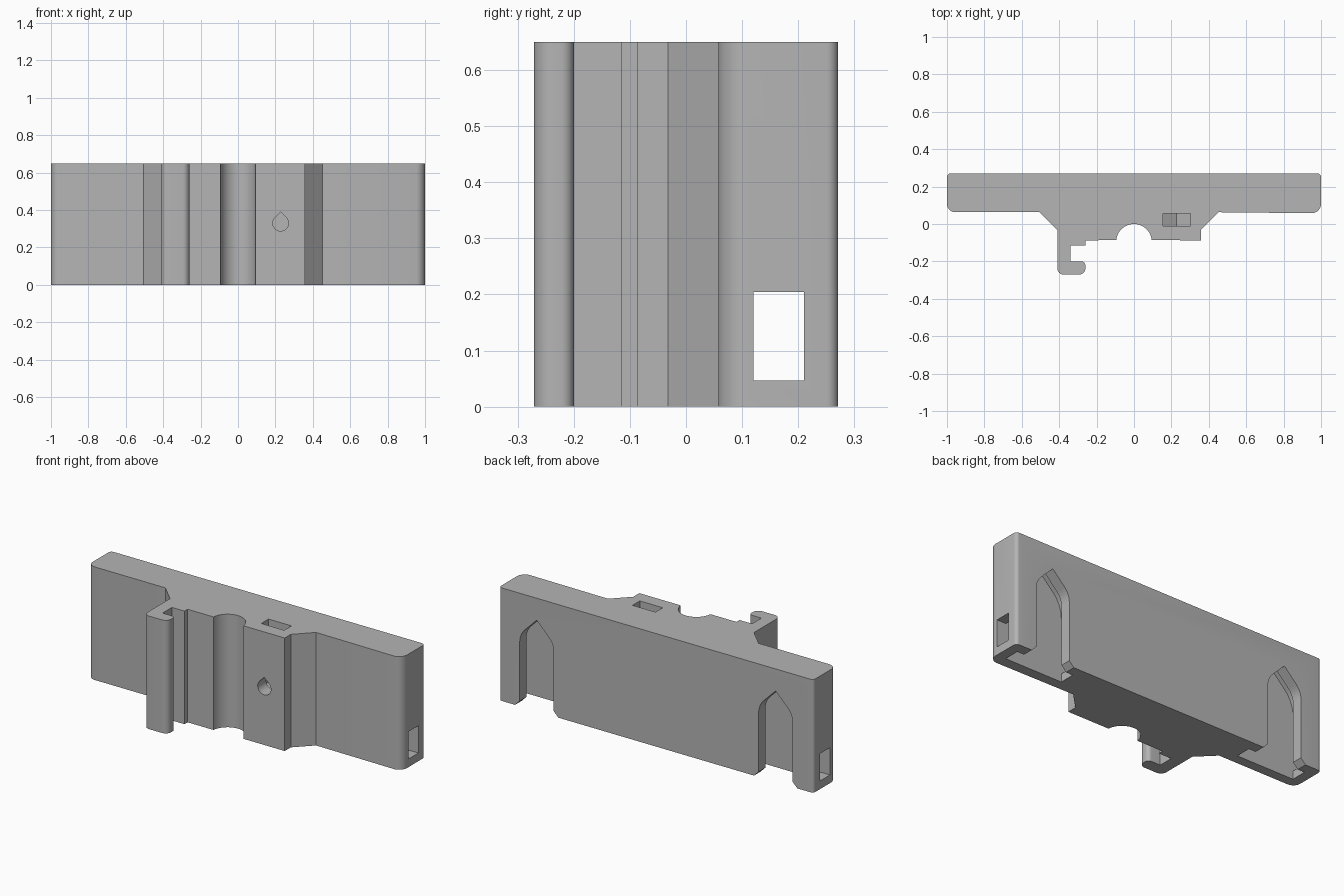
import bpy, bmesh
from math import sin, cos, pi, radians, sqrt
from mathutils import Vector

cube = bpy.data.objects.get("Cube")
if cube:
    bpy.data.objects.remove(cube, do_unlink=True)

grey = bpy.data.materials.new("light grey plastic")
grey.use_nodes = True
COLOUR = (0.46, 0.46, 0.46, 1)
grey.diffuse_color = COLOUR
grey.node_tree.nodes["Principled BSDF"].inputs["Base Color"].default_value = COLOUR

HEIGHT = 0.65


def prism(name, points, axis, lo, hi):
    """Extrude a 2D outline along an axis; the outline uses the other two axes."""
    def place(p, d):
        return {"x": (d, *p), "y": (p[0], d, p[1]), "z": (*p, d)}[axis]
    bm = bmesh.new()
    face = bm.faces.new([bm.verts.new(place(p, lo)) for p in points])
    moved = bmesh.ops.extrude_face_region(bm, geom=[face])["geom"]
    step = Vector(place((0, 0), hi - lo))
    bmesh.ops.translate(bm, vec=step, verts=[v for v in moved if isinstance(v, bmesh.types.BMVert)])
    bmesh.ops.recalc_face_normals(bm, faces=bm.faces)
    mesh = bpy.data.meshes.new(name)
    bm.to_mesh(mesh)
    bm.free()
    mesh.materials.append(grey)
    obj = bpy.data.objects.new(name, mesh)
    bpy.context.collection.objects.link(obj)
    return obj


def arc(cx, cy, r, start, end, n):
    angles = [radians(start + (end - start) * i / n) for i in range(n + 1)]
    return [(cx + r * cos(a), cy + r * sin(a)) for a in angles]


def rounded(corners):
    """Outline from (x, y, radius) corners; radius 0 stays sharp."""
    out = []
    for i, (x, y, r) in enumerate(corners):
        p = Vector((x, y))
        if not r:
            out.append((x, y))
            continue
        a = (Vector(corners[i - 1][:2]) - p).normalized() * r
        b = (Vector(corners[(i + 1) % len(corners)][:2]) - p).normalized() * r
        for k in range(9):
            t = k / 8 * pi / 2
            out.append(tuple(p + a * (1 - sin(t)) + b * (1 - cos(t))))
    return out


def box_outline(x0, x1, y0, y1):
    return [(x0, y0), (x1, y0), (x1, y1), (x0, y1)]


def teardrop(cx, cz, r):
    return arc(cx, cz, r, 135, 405, 36) + [(cx, cz + r * sqrt(2))]


def slot_outline(cx, cz, r, flare=0):
    """Slot open at the bottom with a pointed arch on top."""
    dome = arc(cx, cz, r, 0, 45, 8) + [(cx, cz + r * sqrt(2))] + arc(cx, cz, r, 135, 180, 8)
    if flare:
        wide = r + 2 * flare
        return dome + [(cx - r, flare), (cx - wide, -flare), (cx + wide, -flare), (cx + r, flare)]
    return dome + [(cx - r, -0.1), (cx + r, -0.1)]


# Body: back plate, cable groove and clip hook in one extruded profile
left_part = rounded([
    (1, 0.063, 0.045), (1, 0.271, 0.02), (-1, 0.271, 0.02), (-1, 0.063, 0.045),
    (-0.506, 0.063, 0), (-0.41, -0.032, 0), (-0.41, -0.271, 0.035),
    (-0.26, -0.271, 0.035), (-0.26, -0.2, 0.022), (-0.34, -0.2, 0),
    (-0.34, -0.115, 0), (-0.26, -0.115, 0), (-0.26, -0.087, 0)])
groove = arc(0, -0.095, 0.095, 175, 5, 28)
right_part = [(0.358, -0.087), (0.358, -0.032), (0.452, 0.063)]
body = prism("mounting_bracket", left_part + groove + right_part, "z", 0, HEIGHT)

# Hanging slots: narrow mouth with flared entry, wider cavity inside
cutters = []
for side, cx in (("left", 0.76), ("right", -0.76)):
    cutters.append(prism(side + "_slot_cavity", slot_outline(cx, 0.37, 0.182), "y", 0.12, 0.21))
    cutters.append(prism(side + "_slot_mouth", slot_outline(cx, 0.37, 0.108, 0.03), "y", 0.18, 0.4))

# Strap tunnel through the full length
cutters.append(prism("strap_tunnel", box_outline(0.12, 0.21, 0.047, 0.204), "x", -1.2, 1.2))

# Nut pocket with a V floor, and the screw hole leading into it
NUT_X, NUT_Z, HALF = 0.228, 0.33, 0.073
pocket = [(NUT_X - HALF, 0.8), (NUT_X - HALF, NUT_Z - 0.042), (NUT_X, NUT_Z - 0.084),
          (NUT_X + HALF, NUT_Z - 0.042), (NUT_X + HALF, 0.8)]
cutters.append(prism("nut_pocket", pocket, "y", -0.01, 0.056))
cutters.append(prism("screw_hole", teardrop(NUT_X, NUT_Z, 0.042), "y", -0.2, 0.03))

bpy.context.view_layer.objects.active = body
for cutter in cutters:
    cut = body.modifiers.new(cutter.name, "BOOLEAN")
    cut.operation = "DIFFERENCE"
    cut.solver = "EXACT"
    cut.object = cutter
    bpy.ops.object.modifier_apply(modifier=cut.name)
    bpy.data.objects.remove(cutter, do_unlink=True)

# Smooth the rounded corners, keep the edges sharp
bpy.ops.object.select_all(action="DESELECT")
body.select_set(True)
bpy.ops.object.shade_smooth_by_angle(angle=radians(30))
